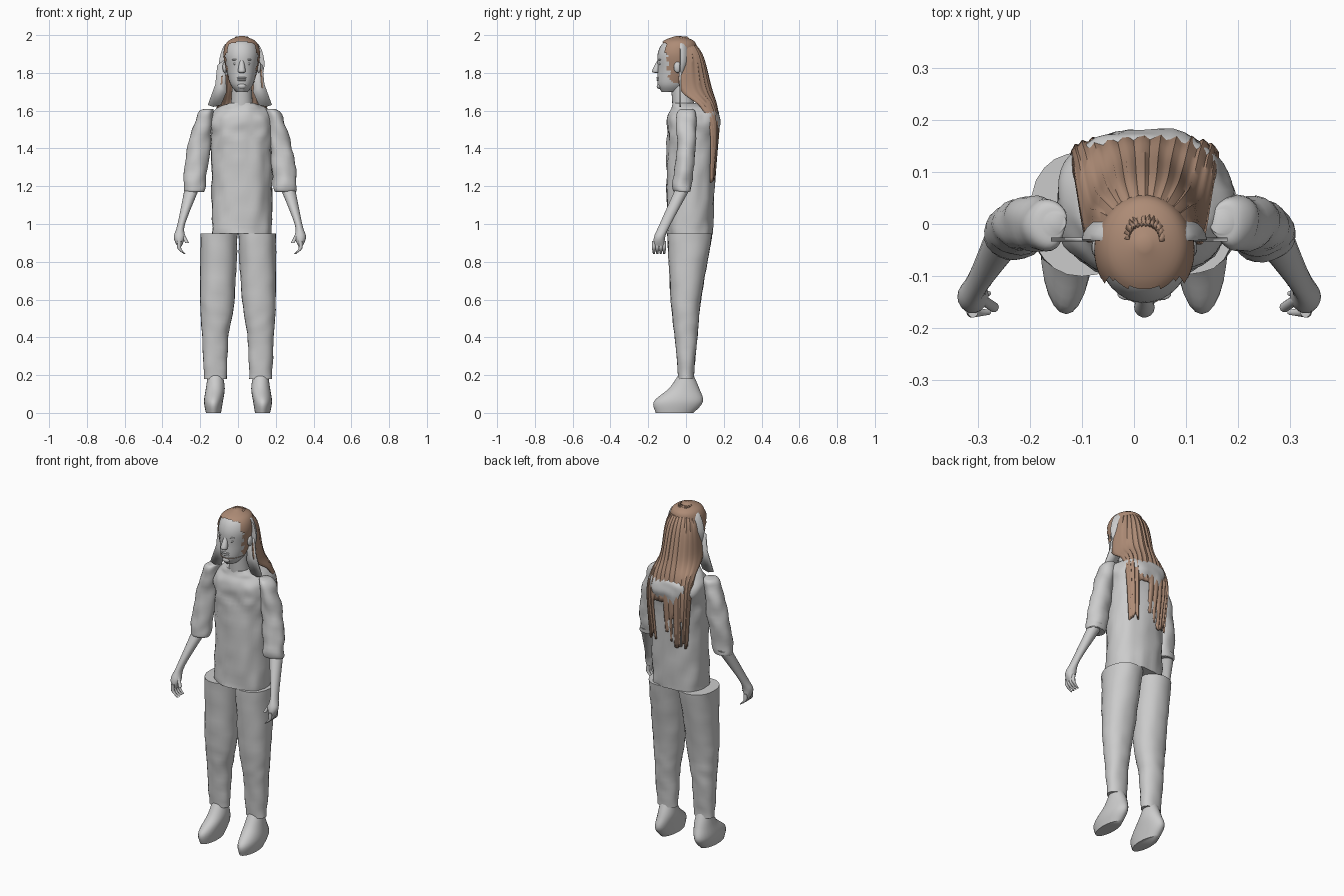
import bpy, bmesh, math, random
from mathutils import Vector, noise

random.seed(4)
if "Cube" in bpy.data.objects:
    bpy.data.objects.remove(bpy.data.objects["Cube"])


def material(name, red, green, blue):
    mat = bpy.data.materials.new(name)
    mat.use_nodes = True
    colour = (red, green, blue, 1)
    mat.diffuse_color = colour
    mat.node_tree.nodes["Principled BSDF"].inputs["Base Color"].default_value = colour
    return mat


GREY = material("pale grey", .6, .6, .6)
BROWN = material("hair brown", .42, .26, .18)
MIDDLE = .02  # centre line of head and torso


def finish(name, bm, mat, thickness=None):
    """Turn a bmesh into a smooth-shaded object, thickened if it is a sheet."""
    bmesh.ops.recalc_face_normals(bm, faces=bm.faces)
    mesh = bpy.data.meshes.new(name)
    bm.to_mesh(mesh)
    bm.free()
    mesh.materials.append(mat)
    part = bpy.data.objects.new(name, mesh)
    bpy.context.collection.objects.link(part)
    bpy.ops.object.select_all(action="DESELECT")
    bpy.context.view_layer.objects.active = part
    part.select_set(True)
    bpy.ops.object.shade_smooth_by_angle(angle=math.radians(50))
    if thickness:
        solid = part.modifiers.new("thickness", "SOLIDIFY")
        solid.thickness = thickness
        solid.offset = 0


def smooth_rows(rows, steps):
    """Catmull-Rom interpolation through rows of numbers."""
    result = []
    for i in range(len(rows) - 1):
        before, start, end = rows[max(i - 1, 0)], rows[i], rows[i + 1]
        after = rows[min(i + 2, len(rows) - 1)]
        for step in range(steps):
            t = step / steps
            result.append([b + t * ((c - a) + t * ((2 * a - 5 * b + 4 * c - d)
                                                   + t * (3 * b - a - 3 * c + d))) / 2
                           for a, b, c, d in zip(before, start, end, after)])
    return result + [rows[-1]]


def rounded(value, power):
    return math.copysign(abs(value) ** power, value)


def loft(name, rows, mat=GREY, side=1, middle=MIDDLE, sides=24, steps=5,
         power=1, wrinkle=0, front_limit=-1, keep=None):
    """Skin over elliptical rings; each row is z, x, y, x radius, y radius."""
    bm = bmesh.new()
    rings = []
    for z, x, y, width, depth in smooth_rows(rows, steps):
        ring = []
        for k in range(sides):
            angle = math.tau * k / sides
            across = rounded(math.cos(angle), power)
            along = rounded(math.sin(angle), power)
            point = Vector((middle + side * (x + width * across), y + depth * along, z))
            crease = wrinkle * noise.noise(point * 16)
            point += Vector((side * across, along, 0)) * crease
            point.y = max(point.y, front_limit)
            ring.append(bm.verts.new(point))
        rings.append(ring)
    for low, high in zip(rings, rings[1:]):
        for k in range(sides):
            bm.faces.new((low[k - 1], low[k], high[k], high[k - 1]))
    bm.faces.new(rings[0])
    bm.faces.new(rings[-1])
    if keep:
        unwanted = [f for f in bm.faces if not keep(f.calc_center_median())]
        bmesh.ops.delete(bm, geom=unwanted, context="FACES")
    finish(name, bm, mat)


def blob(name, centre, size):
    bm = bmesh.new()
    bmesh.ops.create_uvsphere(bm, u_segments=14, v_segments=8, radius=1)
    bmesh.ops.scale(bm, vec=size, verts=bm.verts)
    bmesh.ops.translate(bm, vec=centre, verts=bm.verts)
    finish(name, bm, GREY)


# Shirt body and neck
loft("shirt_body", [(.95, 0, .02, .16, .12), (1.4, 0, .03, .16, .13), (1.55, 0, .04, .17, .14),
                    (1.61, 0, .04, .13, .12), (1.64, 0, 0, .07, .07)],
     sides=48, steps=9, power=.85, wrinkle=.012)
loft("neck", [(1.6, 0, -.01, .06, .06), (1.75, 0, -.03, .05, .05)])

# Head and face
head_rows = [(1.7, 0, -.08, .03, .05), (1.74, 0, -.07, .06, .08), (1.82, 0, -.05, .08, .1),
             (1.9, 0, -.05, .09, .1), (1.96, 0, -.04, .07, .08), (1.99, 0, -.04, .01, .01)]
loft("head", head_rows, sides=32)
loft("nose", [(1.8, 0, -.15, .01, .01), (1.81, 0, -.16, .02, .02), (1.87, 0, -.14, .01, .01)],
     sides=14)
for label, height in ("upper", 1.774), ("lower", 1.762):
    blob(label + "_lip", (MIDDLE, -.145, height), (.025, .012, .006))
blob("chin", (MIDDLE, -.14, 1.73), (.024, .015, .016))


# Hair cap, the head shape enlarged and cut back to the hairline
def behind_hairline(point):
    jagged = math.sin(point.z * 130) / 120
    return point.y > (1.99 - point.z) / 6 - .12 + jagged


loft("hair_cap", [(z + .006, x, y, width * 1.07, depth * 1.07)
                  for z, x, y, width, depth in head_rows[1:]],
     BROWN, sides=48, steps=7, keep=behind_hairline)

# Long hair: a curved sheet with rows of z, half width, side y and back y
hair_rows = smooth_rows([(1.99, .03, -.03, 0), (1.9, .09, -.02, .08), (1.72, .11, -.03, .13),
                         (1.62, .13, .08, .16), (1.5, .14, .13, .17), (1.24, .12, .13, .15)], 7)
COLUMNS = 40
drops = [random.uniform(-.03, .06) for _ in range(COLUMNS)]
bm = bmesh.new()
grid = []
for z, width, side_y, back_y in hair_rows:
    loose = max(0, 1.5 - z) * 4
    row = []
    for k in range(COLUMNS + 1):
        angle = math.pi * (k / COLUMNS - .5)
        bulge = abs(math.cos(angle)) ** .8
        y = side_y + (back_y - side_y) * bulge + math.sin(k * 2) / 250
        row.append(bm.verts.new((MIDDLE + width * math.sin(angle), y,
                                 z + drops[k // 3] * loose)))
    grid.append(row)
for r, (upper, lower) in enumerate(zip(grid, grid[1:])):
    z = hair_rows[r][0]
    for k in range(COLUMNS):
        # The strands part below the shoulders
        parted = z < 1.5 and abs(k - 24) < 4 or z < 1.4 and k in (9, 15)
        if not parted:
            bm.faces.new((upper[k], upper[k + 1], lower[k + 1], lower[k]))
loose_points = [v for v in bm.verts if not v.link_faces]
bmesh.ops.delete(bm, geom=loose_points, context="VERTS")
finish("long_hair", bm, BROWN, thickness=.008)

# Grey hood behind the face, flat in front
loft("hair_hood", [(1.79, 0, -.03, .11, .03), (1.86, 0, -.03, .12, .06),
                   (1.95, 0, -.03, .09, .05), (1.98, 0, -.03, .02, .01)],
     sides=32, front_limit=-.032)

for side, label in (-1, "right"), (1, "left"):
    # Grey hair flap beside the face
    outline = [(.08, 1.87), (.12, 1.84), (.13, 1.74), (.17, 1.63), (.14, 1.62),
               (.1, 1.63), (.07, 1.7)]
    bm = bmesh.new()
    bm.faces.new([bm.verts.new((.01 + side * x, -.03, z)) for x, z in outline])
    finish(label + "_hair_flap", bm, GREY, thickness=.008)

    # Eye, brow and ear
    blob(label + "_eye", (MIDDLE + side * .03, -.135, 1.848), (.016, .01, .007))
    blob(label + "_brow", (MIDDLE + side * .03, -.135, 1.87), (.022, .012, .006))
    blob(label + "_ear", (MIDDLE + side * .09, -.045, 1.83), (.012, .02, .03))

    # Trouser leg and shoe
    loft(label + "_trouser_leg",
         [(.18, .12, 0, .06, .04), (.4, .12, 0, .07, .06), (.6, .11, 0, .09, .08),
          (.95, .1, .02, .1, .12)],
         side=side, middle=0, steps=9, power=.9, wrinkle=.005)
    loft(label + "_shoe",
         [(0, .13, -.06, .04, .1), (.06, .13, -.04, .05, .13), (.13, .12, -.01, .05, .08),
          (.2, .12, 0, .04, .04)], side=side, middle=0)

    # Sleeve, forearm and palm
    loft(label + "_sleeve",
         [(1.61, .16, 0, .02, .02), (1.58, .18, 0, .04, .05), (1.4, .22, 0, .06, .05),
          (1.2, .24, -.02, .06, .05), (1.17, .24, -.02, .05, .04)],
         side=side, middle=.01, steps=8, wrinkle=.01)
    loft(label + "_forearm",
         [(1.2, .25, -.01, .04, .04), (1, .31, -.11, .02, .03), (.93, .32, -.14, .03, .03),
          (.88, .32, -.14, .01, .03)], side=side, middle=.01, sides=18)

    # Curled fingers and thumb
    for i in range(4):
        y = i / 55 - .17
        loft(f"{label}_finger_{i + 1}",
             [(.91, .32, y, .01, .01), (.87, .32, y, .01, .01), (.84, .29, y, .005, .005)],
             side=side, middle=.01, sides=10)
    loft(label + "_thumb", [(.96, .31, -.14, .01, .01), (.9, .28, -.16, .01, .01)],
         side=side, middle=.01, sides=10)
